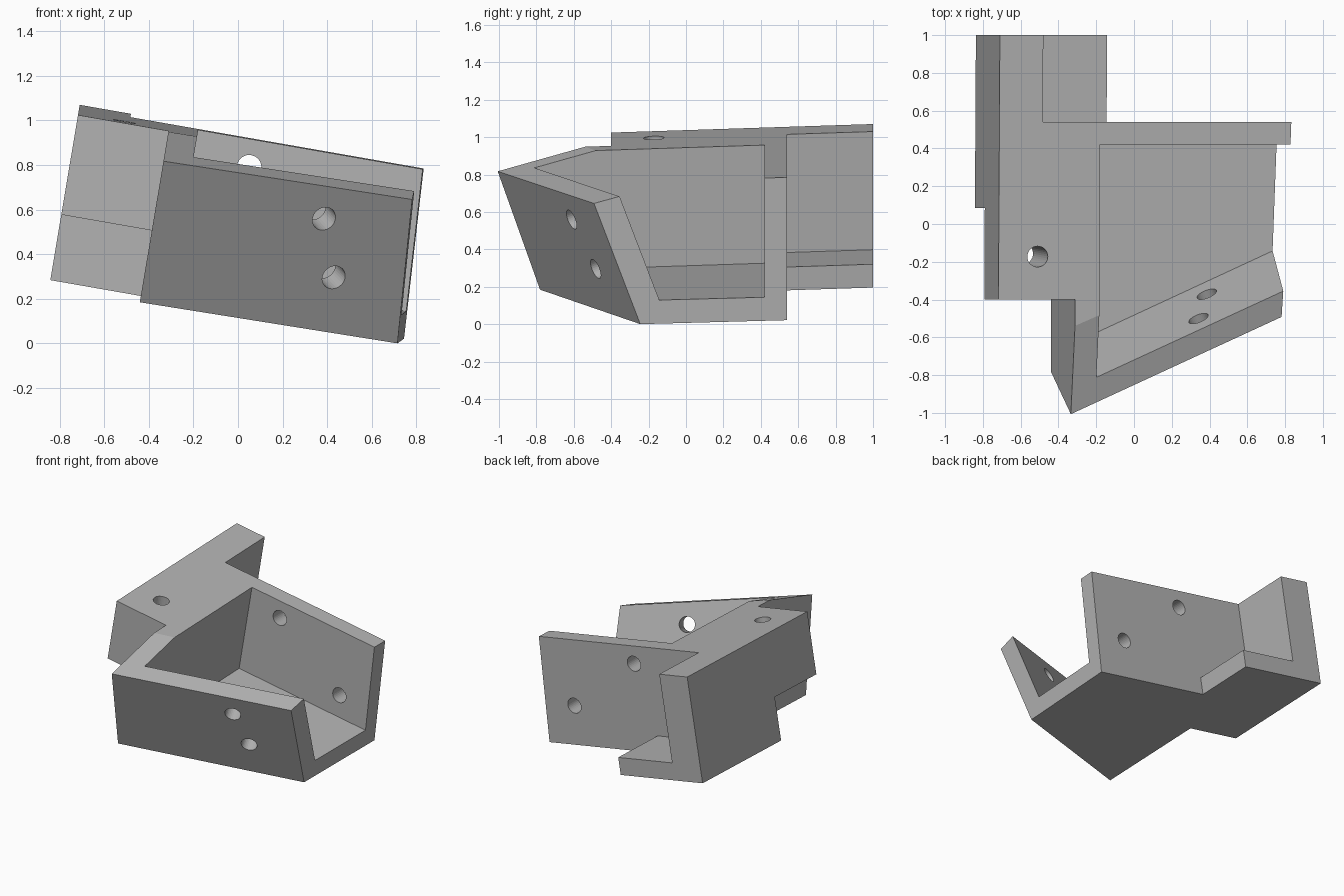
import bpy
import bmesh
from mathutils import Vector

if "Cube" in bpy.data.objects:
    bpy.data.objects.remove(bpy.data.objects["Cube"], do_unlink=True)

grey = bpy.data.materials.new("plain grey")
grey.use_nodes = True
COLOUR = (0.45, 0.45, 0.45, 1)
grey.diffuse_color = COLOUR
grey.node_tree.nodes["Principled BSDF"].inputs["Base Color"].default_value = COLOUR

# Directions shared by the parallel faces of the tilted bracket
UP = Vector((0.175, -0.0336, 1))
SIDE = Vector((1, 0, -0.168))
BACK = Vector((0, 1, 0))
FRONT = Vector((0.284, -0.717, -0.304))
BEVEL = Vector((0.29, -0.295, 1))
END = Vector((1, -0.0345, -0.1156))

# Points on the main faces
TOP = (-0.71, 1, 1.07)
BOTTOM = (0.715, -0.25, 0)
FLOOR = (0.76, 0.42, 0.143)
FRONT_CORNER = (-0.32, -1, 0.815)
INNER_CORNER = (0.78, -0.36, 0.685)
BODY_SIDE = (-0.312, -0.4, 0.95)


def finish(name, bm):
    mesh = bpy.data.meshes.new(name)
    bmesh.ops.recalc_face_normals(bm, faces=bm.faces)
    bm.to_mesh(mesh)
    bm.free()
    mesh.materials.append(grey)
    obj = bpy.data.objects.new(name, mesh)
    bpy.context.collection.objects.link(obj)
    return obj


def block(name, planes):
    """Convex block left after trimming a large cube by outward-facing planes."""
    bm = bmesh.new()
    bmesh.ops.create_cube(bm, size=5)
    for point, normal in planes:
        geom = bm.verts[:] + bm.edges[:] + bm.faces[:]
        cut = bmesh.ops.bisect_plane(bm, geom=geom, plane_co=point,
                                     plane_no=normal, clear_outer=True)
        edges = [e for e in cut["geom_cut"] if isinstance(e, bmesh.types.BMEdge)]
        bmesh.ops.edgeloop_fill(bm, edges=edges)
    return finish(name, bm)


def drill(name, centre, axis, depth, radius=0.055):
    bm = bmesh.new()
    bmesh.ops.create_cone(bm, cap_ends=True, segments=32, radius1=radius,
                          radius2=radius, depth=depth)
    obj = finish(name, bm)
    obj.rotation_euler = Vector(axis).to_track_quat("Z", "Y").to_euler()
    obj.location = centre
    return obj


def subtract(target, cutter):
    cutter.hide_render = True
    mod = target.modifiers.new(cutter.name, "BOOLEAN")
    mod.operation = "DIFFERENCE"
    mod.solver = "EXACT"
    mod.object = cutter
    bpy.context.view_layer.objects.active = target
    bpy.ops.object.modifier_apply(modifier=mod.name)
    bpy.data.objects.remove(cutter, do_unlink=True)


# Outer stock
bracket = block("angled_bracket", [
    (TOP, UP), (BOTTOM, -UP), (TOP, -SIDE), (TOP, BACK),
    (FRONT_CORNER, FRONT), (FRONT_CORNER, BEVEL), (BOTTOM, END)])

# Open tray between the front plate, back plate and floor
subtract(bracket, block("tray_space", [
    ((-0.18, 0.42, 0.95), -SIDE), (FLOOR, BACK), (FLOOR, -UP),
    (INNER_CORNER, FRONT)]))

# Space behind the back plate, leaving the arm with its low flange
BACK_FACE = (0, 0.54, 0)
subtract(bracket, block("rear_space", [
    (BACK_FACE, -BACK), ((-0.14, 1, 0.335), -SIDE)]))
subtract(bracket, block("flange_space", [
    (BACK_FACE, -BACK), ((-0.48, 1, 1.03), -SIDE), (FLOOR, -UP)]))

# Space beside the front plate, and the step under the arm
subtract(bracket, block("front_space", [
    ((0, -0.4, 0), BACK), (BODY_SIDE, SIDE)]))
subtract(bracket, block("arm_step", [
    ((0, 0.085, 0), BACK), (BODY_SIDE, SIDE), ((-0.79, -0.4, 0.577), UP)]))

# Screw holes
for centre in [(0.385, -0.61, 0.56), (0.43, -0.485, 0.295)]:
    subtract(bracket, drill("front_hole", centre, FRONT, 0.5))
for centre in [(0.05, 0.48, 0.79), (0.54, 0.48, 0.347)]:
    subtract(bracket, drill("back_hole", centre, BACK, 0.3))
subtract(bracket, drill("arm_hole", (-0.55, -0.165, 0.77), UP, 0.8))
